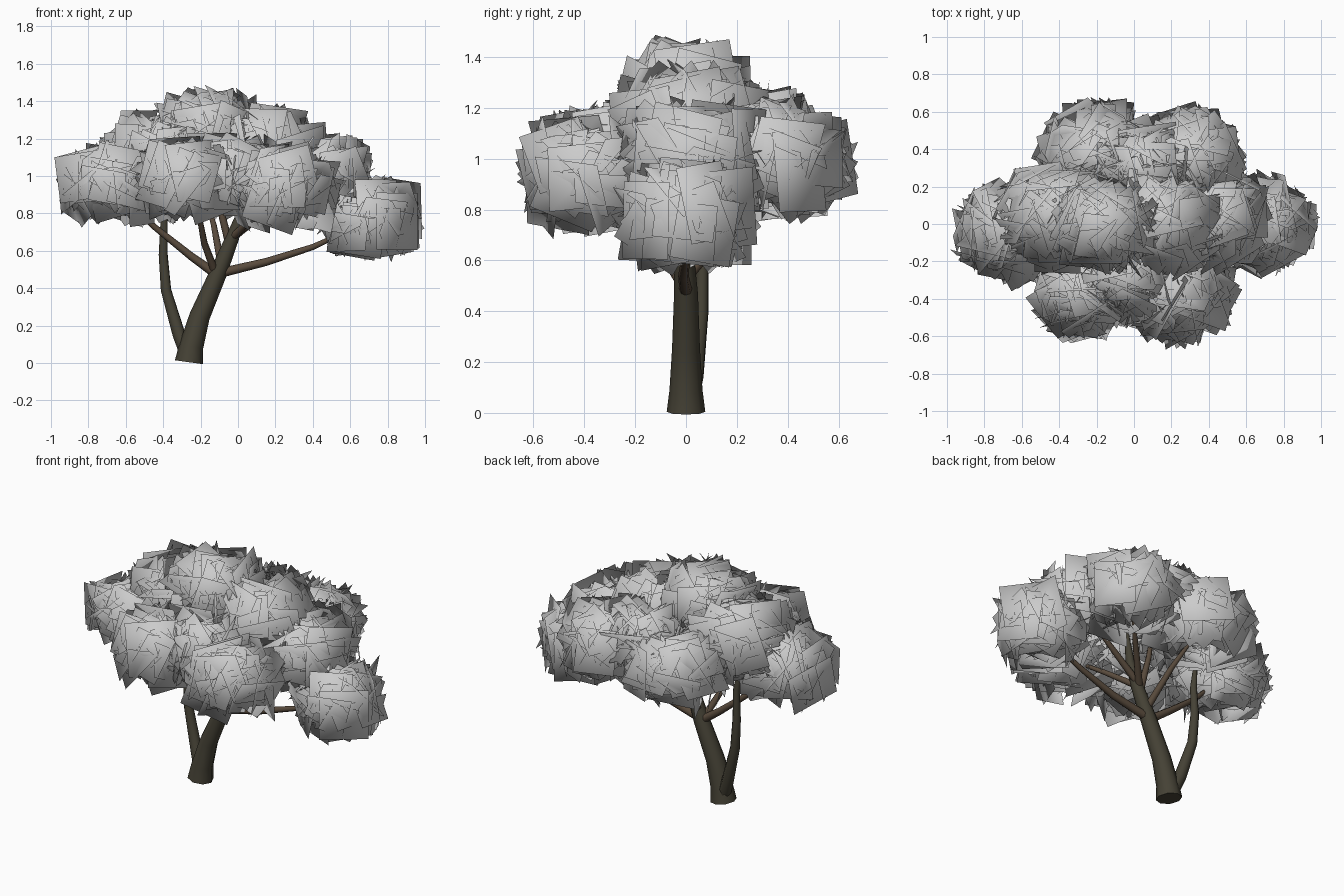
import bpy, math, random
from mathutils import Vector, Matrix

if "Cube" in bpy.data.objects:
    bpy.data.objects.remove(bpy.data.objects["Cube"])

random.seed(7)


def material(name, rgb):
    m = bpy.data.materials.new(name)
    m.diffuse_color = (*rgb, 1)
    m.use_nodes = True
    m.node_tree.nodes["Principled BSDF"].inputs["Base Color"].default_value = m.diffuse_color
    return m


bark = material("bark", (0.06, 0.054, 0.036))
twig = material("twig", (0.10, 0.07, 0.046))


def limb(name, pts, mat):
    """Tapered eight-sided tube; pts are (x, y, z, radius)."""
    cu = bpy.data.curves.new(name, 'CURVE')
    cu.dimensions = '3D'
    cu.bevel_depth = 1
    cu.bevel_resolution = 2
    cu.use_fill_caps = True
    sp = cu.splines.new('POLY')
    sp.points.add(len(pts) - 1)
    for p, (x, y, z, r) in zip(sp.points, pts):
        p.co = (x, y, z, 1)
        p.radius = r
    ob = bpy.data.objects.new(name, cu)
    bpy.context.collection.objects.link(ob)
    bpy.ops.object.select_all(action='DESELECT')
    ob.select_set(True)
    bpy.context.view_layer.objects.active = ob
    bpy.ops.object.convert(target='MESH')
    ob = bpy.context.object
    ob.data.materials.clear()
    ob.data.materials.append(mat)
    bpy.ops.object.shade_smooth_by_angle(angle=math.radians(60))


# Trunk and second stem
limb("trunk", [(-.262, 0, 0.004, .076), (-.25, 0, .09, .065), (-.205, 0, .25, .055),
               (-.11, 0, .47, .047), (-.03, -.01, .67, .036), (.02, -.01, .80, .026),
               (.06, 0, 1.0, .012)], bark)
limb("second_stem", [(-.27, .01, .04, .04), (-.315, .035, .15, .036), (-.385, .06, .39, .029),
                     (-.40, .065, .58, .025), (-.395, .06, .76, .02), (-.42, .05, .95, .01)], bark)

# Branches, each fanning out into one leaf clump
branches = [
    [(-.11, 0, .47, .026), (-.25, .02, .57, .021), (-.45, 0, .73, .016), (-.62, -.02, .9, .008)],
    [(-.10, 0, .48, .026), (.15, -.01, .54, .021), (.40, 0, .62, .016), (.66, 0, .74, .008)],
    [(-.12, 0, .48, .022), (-.18, -.10, .64, .018), (-.21, -.22, .8, .014), (-.28, -.34, .94, .007)],
    [(-.04, 0, .66, .022), (.08, -.16, .78, .016), (.22, -.34, .9, .007)],
    [(-.04, 0, .66, .022), (.14, .18, .80, .016), (.30, .34, .96, .007)],
    [(-.09, 0, .53, .022), (-.13, .18, .74, .016), (-.19, .36, .94, .007)],
    [(-.03, 0, .68, .022), (.2, .02, .84, .016), (.42, .04, 1.0, .007)],
    [(-.05, 0, .65, .022), (-.11, 0, .88, .016), (-.15, 0, 1.15, .007)],
]
for i, b in enumerate(branches):
    limb(f"branch_{i + 1}", b, twig)


def clump(name, c, half, count=80):
    """Square leaf cards filling an ellipsoid, mostly facing outward, kept inside its extents."""
    c, half = Vector(c), Vector(half)
    verts = []
    golden = math.pi * (3 - math.sqrt(5))
    for i in range(count):
        # even spread from the top to below the equator
        nz = 1 - 1.65 * (i + .5) / count
        a = i * golden + random.uniform(-.2, .2)
        s = math.sqrt(max(0, 1 - nz * nz))
        n = Vector((s * math.cos(a), s * math.sin(a), nz))
        k = random.uniform(.35, 1)
        centre = Vector([n[ax] * (half[ax] - (.05, .05, .09)[ax]) * k for ax in range(3)])
        # outward facing, with loose tilt that grows toward the middle
        loose = .3 + .8 * (1 - k)
        rot = n.to_track_quat('Z', 'Y').to_matrix()
        rot = rot @ Matrix.Rotation(random.gauss(0, .25), 3, 'Z')
        rot = rot @ Matrix.Rotation(random.gauss(0, loose), 3, 'X')
        rot = rot @ Matrix.Rotation(random.gauss(0, loose), 3, 'Y')
        w, h = random.uniform(.12, .16), random.uniform(.12, .16)
        card = [centre + rot @ Vector(p) for p in ((-w, -h, 0), (w, -h, 0), (w, h, 0), (-w, h, 0))]
        # slide the card back inside the clump: round in plan, flat above and below
        far = max(card, key=lambda v: math.hypot(v.x / half.x, v.y / half.y))
        f = math.hypot(far.x / half.x, far.y / half.y) / random.uniform(.92, 1.04)
        shift = Vector((far.x, far.y, 0)) * max(0, 1 - 1 / f)
        lim = half.z * random.uniform(.9, 1)
        shift.z = max(0, max(v.z for v in card) - lim) + min(0, min(v.z for v in card) + lim)
        verts += [v - shift for v in card]
    me = bpy.data.meshes.new(name)
    me.from_pydata([v + c for v in verts], [],
                   [tuple(range(j, j + 4)) for j in range(0, len(verts), 4)])
    me.shade_smooth()
    # rounded shading across the whole clump
    me.normals_split_custom_set_from_vertices([v.normalized() for v in verts])
    bpy.context.collection.objects.link(bpy.data.objects.new(name, me))


# Leaf clumps: centre and half extents
clump("leaves_left", (-.67, -.04, .955), (.32, .30, .245))
clump("leaves_front_left", (-.28, -.36, .975), (.30, .29, .24))
clump("leaves_front_right", (.23, -.37, .93), (.36, .30, .26))
clump("leaves_right_low", (.69, .0, .77), (.30, .29, .25))
clump("leaves_right", (.45, .03, 1.0), (.31, .32, .25))
clump("leaves_back_right", (.31, .35, 1.0), (.31, .30, .26))
clump("leaves_back_left", (-.19, .36, .98), (.36, .33, .24))
clump("leaves_top", (-.16, .0, 1.24), (.34, .29, .25))
clump("leaves_top_left", (-.40, .04, 1.11), (.36, .34, .26))
clump("leaves_top_right", (.15, .02, 1.13), (.36, .35, .27))
# Fillers that close the gaps between the main clumps
clump("leaves_front_middle", (-.03, -.28, 1.02), (.32, .30, .22), 45)
clump("leaves_back_middle", (.06, .30, 1.07), (.32, .29, .22), 45)
